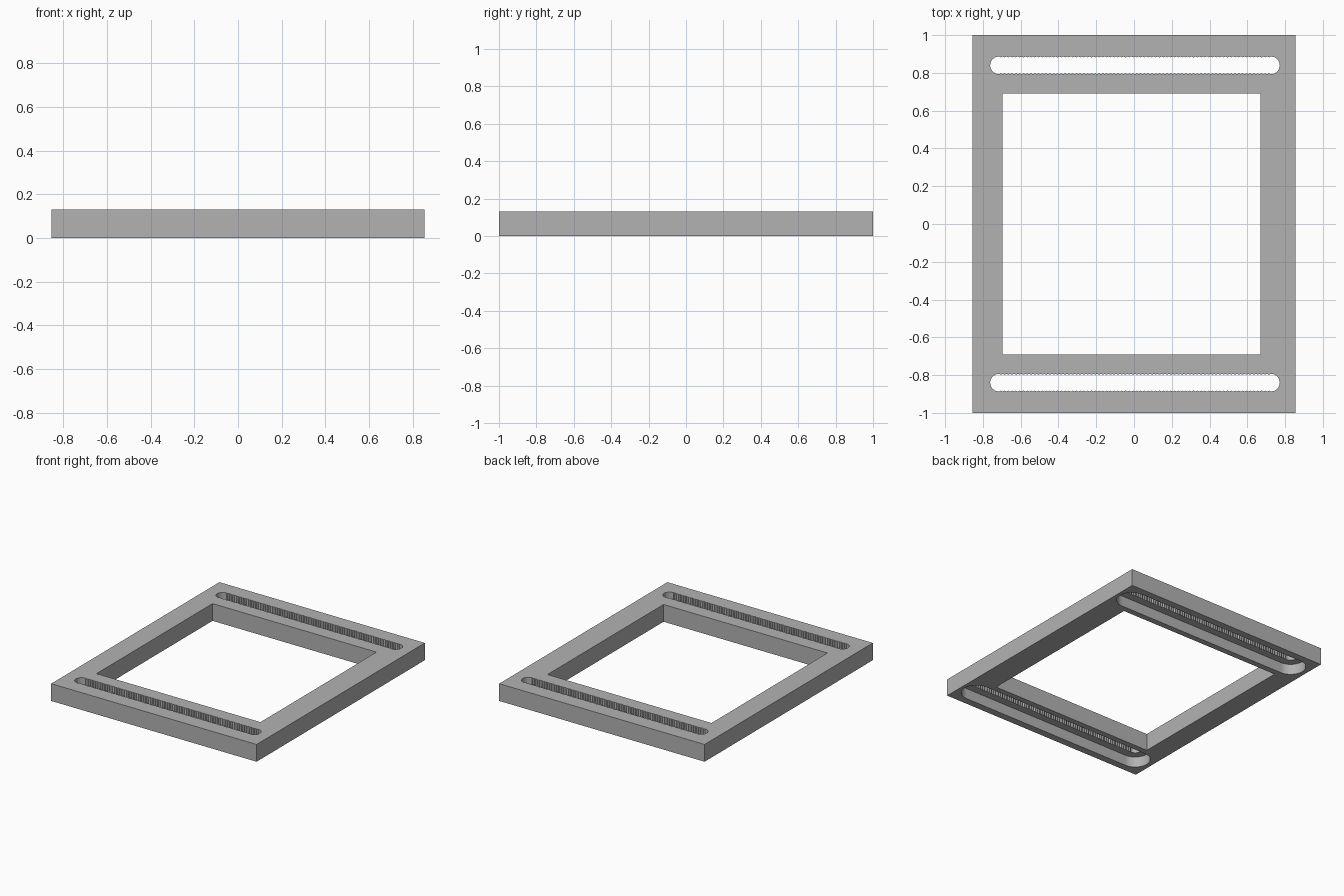
import bpy, bmesh, math

if "Cube" in bpy.data.objects:
    bpy.data.objects.remove(bpy.data.objects["Cube"], do_unlink=True)

HEIGHT = 0.13
RECESS = 0.08      # depth of the wide groove under each slot
SLOT_Y = 0.84
SLOT_X = 0.005
HALF = 0.72        # half length of the straight part of a slot

grey = bpy.data.materials.new("plain grey")
grey.use_nodes = True
grey.diffuse_color = (0.45, 0.45, 0.45, 1)
grey.node_tree.nodes["Principled BSDF"].inputs["Base Color"].default_value = grey.diffuse_color


def prism(name, outline, z0, z1):
    """Extrude a flat outline from z0 to z1."""
    bm = bmesh.new()
    base = bm.faces.new([bm.verts.new((x, y, z0)) for x, y in outline])
    top = bmesh.ops.extrude_face_region(bm, geom=[base])["geom"]
    moved = [v for v in top if isinstance(v, bmesh.types.BMVert)]
    bmesh.ops.translate(bm, verts=moved, vec=(0, 0, z1 - z0))
    bmesh.ops.recalc_face_normals(bm, faces=bm.faces)
    mesh = bpy.data.meshes.new(name)
    bm.to_mesh(mesh)
    bm.free()
    mesh.materials.append(grey)
    obj = bpy.data.objects.new(name, mesh)
    bpy.context.collection.objects.link(obj)
    return obj


def rectangle(x0, x1, y0, y1):
    return [(x0, y0), (x1, y0), (x1, y1), (x0, y1)]


def stadium(cy, radius, steps, teeth=0, bite=0.0):
    """Long rounded slot outline, with optional fine teeth on the straight sides."""
    points = []
    for side in (1, -1):
        for i in range(steps + 1):
            a = math.pi * (i / steps - 0.5)
            points.append((SLOT_X + side * (HALF + radius * math.cos(a)),
                           cy + side * radius * math.sin(a)))
        for i in range(1, 2 * teeth):
            x = HALF - HALF * i / teeth
            points.append((SLOT_X + side * x, cy + side * (radius - bite * (i % 2))))
    return points


def cut(target, cutter):
    mod = target.modifiers.new(cutter.name, 'BOOLEAN')
    mod.operation = 'DIFFERENCE'
    mod.solver = 'EXACT'
    mod.object = cutter
    cutter.hide_render = True
    cutter.hide_set(True)
    cutter.display_type = 'WIRE'


# Outer slab and central window
frame = prism("frame", rectangle(-0.855, 0.855, -1, 1), 0, HEIGHT)
cut(frame, prism("window_cutter", rectangle(-0.695, 0.67, -0.69, 0.69), -0.1, 0.3))

# Toothed through slots with a wider smooth groove on the underside
for label, sign in (("front", -1), ("back", 1)):
    cy = sign * SLOT_Y
    cut(frame, prism(label + "_groove_cutter", stadium(cy, 0.105, 24), -0.1, RECESS))
    cut(frame, prism(label + "_slot_cutter", stadium(cy, 0.047, 8, 72, 0.005), -0.05, 0.3))

# Apply the cuts and drop the helpers
bpy.context.view_layer.update()
evaluated = frame.evaluated_get(bpy.context.evaluated_depsgraph_get())
final = bpy.data.meshes.new_from_object(evaluated)
frame.modifiers.clear()
frame.data = final
for obj in list(bpy.data.objects):
    if obj.name.endswith("_cutter"):
        bpy.data.objects.remove(obj, do_unlink=True)
